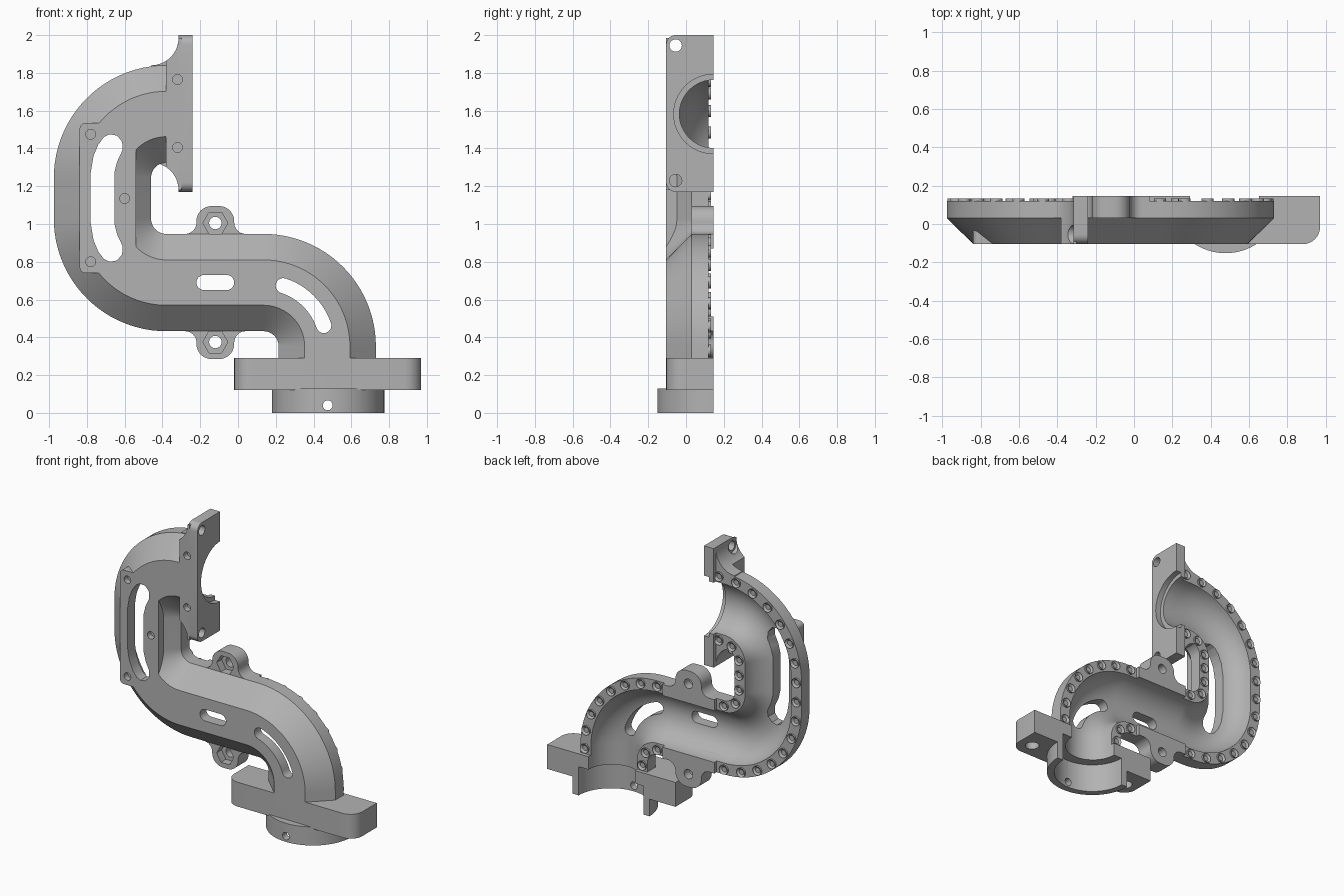
import bpy, bmesh
from math import sin, cos, pi, radians, atan2
from mathutils import Vector, Matrix

if "Cube" in bpy.data.objects:
    bpy.data.objects.remove(bpy.data.objects["Cube"])

grey = bpy.data.materials.new("cast_grey")
grey.use_nodes = True
TONE = (0.45, 0.45, 0.45, 1)
grey.diffuse_color = TONE
grey.node_tree.nodes["Principled BSDF"].inputs["Base Color"].default_value = TONE

SPLIT, RIM, FRONT = 0.145, 0.12, -0.105   # parting plane, recessed rim, front face
BEND = 0.3375                             # centreline bend radius
MID_Z, FOOT_X, TOP_Z = 0.69, 0.4725, 1.5825


def make(name, bm):
    bmesh.ops.recalc_face_normals(bm, faces=bm.faces)
    mesh = bpy.data.meshes.new(name)
    bm.to_mesh(mesh)
    bm.free()
    mesh.materials.append(grey)
    obj = bpy.data.objects.new(name, mesh)
    bpy.context.collection.objects.link(obj)
    return obj


def arc(cx, cy, r, a0, a1, n=24):
    return [(cx + r * cos(radians(a0 + (a1 - a0) * i / n)),
             cy + r * sin(radians(a0 + (a1 - a0) * i / n))) for i in range(n + 1)]


def rounded(corners, n=8):
    """Polygon from (a, b, radius) corners, each filleted by its radius."""
    out = []
    for i, (a, b, r) in enumerate(corners):
        p = Vector((a, b))
        if not r:
            out.append(p)
            continue
        u = (Vector(corners[i - 1][:2]) - p).normalized()
        v = (Vector(corners[(i + 1) % len(corners)][:2]) - p).normalized()
        c = p + (u + v) * r               # right-angled corners only
        for k in range(n + 1):
            t = k / n * pi / 2
            out.append(c - v * r * cos(t) - u * r * sin(t))
    return out


def prism(name, outline, axis, lo, hi):
    """Extrude a 2D outline along an axis; the outline uses the other two axes."""
    bm = bmesh.new()

    def at(p, h):
        co = list(p)
        co.insert("xyz".index(axis), h)
        return bm.verts.new(co)
    a, b = [at(p, lo) for p in outline], [at(p, hi) for p in outline]
    bm.faces.new(a)
    bm.faces.new(b)
    for i in range(len(a)):
        bm.faces.new((a[i - 1], a[i], b[i], b[i - 1]))
    return make(name, bm)


def rod(center, r, axis, lo, hi, n=24):
    return prism("cutter", arc(*center, r, 0, 360, n)[:-1], axis, lo, hi)


def centreline(x_end, z_end):
    """S-shaped path as (point, outward normal) in the xz plane."""
    path = [(Vector((x_end, TOP_Z)), Vector((0, 1)))]
    for cx, cz, a0, a1, side in ((-0.38, TOP_Z - BEND, 90, 180, 1),
                                 (-0.38, MID_Z + BEND, 180, 270, 1),
                                 (FOOT_X - BEND, MID_Z - BEND, 90, 0, -1)):
        for p in arc(cx, cz, BEND, a0, a1):
            path.append((Vector(p), (Vector(p) - Vector((cx, cz))) / BEND * side))
    return path + [(Vector((FOOT_X, z_end)), Vector((-1, 0)))]


def sweep(name, profile, path):
    bm = bmesh.new()
    rings = []
    for p, n in path:
        spots = [(p + n * u, y) for u, y in profile]
        rings.append([bm.verts.new((q.x, y, q.y)) for q, y in spots])
    for a, b in zip(rings, rings[1:]):
        for i in range(len(a)):
            bm.faces.new((a[i - 1], a[i], b[i], b[i - 1]))
    bm.faces.new(rings[0])
    bm.faces.new(rings[-1])
    return make(name, bm)


# Parts: swept pipe shell
half = [(0.2575, RIM), (0.2575, 0.03), (0.12, FRONT)]
parts = [sweep("pipe_shell", half + [(-u, y) for u, y in reversed(half)],
               centreline(-0.3, 0.2))]

# Flat pad beside the long window
pad = [(-0.838, 0.74, 0.03), (-0.54, 0.74, 0), (-0.54, 1.535, 0), (-0.838, 1.535, 0.03)]
parts.append(prism("window_pad", rounded(pad), "y", FRONT, 0.04))

# Upper flange with its fillet collars
plate = [(FRONT, 1.17, 0.05), (SPLIT, 1.17, 0), (SPLIT, 2, 0), (FRONT, 2, 0.05)]
parts.append(prism("upper_flange", rounded(plate), "x", -0.315, -0.24))
for name, sweep_angle, lo, hi in (("collar_front", 56.5, FRONT, 0.05),
                                  ("collar_back", 90, 0.03, RIM)):
    edge = arc(-0.46, 1.985, 0.145, 360 - sweep_angle, 360, 12)
    edge += [(-0.3, 1.985), (-0.3, 1.18)]
    edge += arc(-0.46, 1.18, 0.145, 0, sweep_angle, 12)
    parts.append(prism(name, edge, "y", lo, hi))

# Foot flange and spigot ring
foot = [(-0.02, FRONT, 0.09), (0.97, FRONT, 0.09), (0.97, SPLIT, 0), (-0.02, SPLIT, 0)]
parts.append(prism("foot_flange", rounded(foot), "z", 0.12, 0.29))
parts.append(prism("spigot_ring", arc(0.4775, SPLIT, 0.297, 180, 360, 48), "z", 0, 0.13))

# Bolt lugs above and below the middle run
lug = [(-0.32, 0.16, 0), (-0.32, 0.2575, 0), (-0.22, 0.2575, 0.06), (-0.22, 0.405, 0.08),
       (-0.02, 0.405, 0.08), (-0.02, 0.2575, 0.06), (0.08, 0.2575, 0), (0.08, 0.16, 0)]
lugs = []
for name, s in (("upper_lug", 1), ("lower_lug", -1)):
    outline = rounded([(x, MID_Z + s * z, r) for x, z, r in lug])
    lugs.append(prism(name, outline, "y", 0.03, SPLIT))
parts += lugs

# Cutters: bore, counterbores and windows
bore = [(u, y) for u, y in arc(0, SPLIT, 0.18, 0, 360, 48)[:-1]]
cutters = [sweep("cutter", bore, centreline(-0.1, -0.1)),
           rod((SPLIT, TOP_Z), 0.21, "x", -0.28, -0.1, 48),
           rod((0.4775, SPLIT), 0.25, "z", -0.1, 0.2, 64)]
side = [(-0.78, 1.27), (-0.765, 1.36), (-0.74, 1.42), (-0.71, 1.46), (-0.68, 1.475),
        (-0.64, 1.468), (-0.613, 1.435), (-0.612, 1.39), (-0.64, 1.33), (-0.655, 1.27)]
window = side + [(x, 2.275 - z) for x, z in reversed(side)]
capsule = arc(-0.18, MID_Z, 0.04, 90, 270, 12) + arc(-0.06, MID_Z, 0.04, -90, 90, 12)
bx, bz = FOOT_X - BEND, MID_Z - BEND
tips = [(bx + BEND * cos(radians(a)), bz + BEND * sin(radians(a))) for a in (72, 19)]
curved = (arc(bx, bz, BEND + 0.04, 19, 72) + arc(*tips[0], 0.04, 72, 252, 12)[1:-1]
          + arc(bx, bz, BEND - 0.04, 72, 19) + arc(*tips[1], 0.04, 199, 379, 12)[1:-1])
cutters += [prism("cutter", s, "y", -0.3, 0.04) for s in (window, capsule, curved)]

# Cutters: blind front holes, flange bolts, foot bolts, ring pin
for spot in ((-0.32, 1.765), (-0.32, 1.405), (-0.6, 1.135), (-0.78, 1.475), (-0.78, 0.8)):
    cutters.append(rod(spot, 0.026, "y", -0.3, -0.065))
for z in (1.945, 1.23):
    cutters.append(rod((-0.055, z), 0.033, "x", -0.4, -0.1))
    cutters.append(rod((-0.055, z), 0.048, "x", -0.43, -0.315))
for x in (0.075, 0.87):
    cutters.append(rod((x, 0), 0.045, "z", 0, 0.23))
cutters.append(rod((0.475, 0.04), 0.026, "y", -0.3, 0))
lug_cutters = []
for z in (MID_Z + 0.315, MID_Z - 0.315):
    lug_cutters.append(rod((-0.12, z), 0.033, "y", -0.1, 0.3))
    lug_cutters.append(rod((-0.12, z), 0.066, "y", -0.1, 0.085, 6))

# Apply the cuts
for part in parts:
    for cutter in cutters + (lug_cutters if part in lugs else []):
        mod = part.modifiers.new("cut", "BOOLEAN")
        mod.operation, mod.solver, mod.object = "DIFFERENCE", "EXACT", cutter
    bpy.context.view_layer.update()
    graph = bpy.context.evaluated_depsgraph_get()
    mesh = bpy.data.meshes.new_from_object(part.evaluated_get(graph))
    part.modifiers.clear()
    part.data = mesh
for cutter in cutters + lug_cutters:
    bpy.data.objects.remove(cutter)

# Hollow bosses along both rims
bm = bmesh.new()
route = centreline(-0.34, 0.33)
for offset, first, last, count in ((0.222, 0, 50, 16), (-0.222, 0, 50, 7),
                                   (-0.222, 51, len(route) - 1, 8),
                                   (0.222, 51, len(route) - 1, 3)):
    line = [p + n * offset for p, n in route[first:last + 1]]
    total = sum((b - a).length for a, b in zip(line, line[1:]))
    for k in range(count):
        left = total * k / (count - 1)
        for a, b in zip(line, line[1:]):
            span = (b - a).length
            if left <= span + 1e-5:
                break
            left -= span
        p = a.lerp(b, left / span if span else 0)
        spot = Matrix.Translation((p.x, RIM + 0.002, p.y)) @ Matrix.Rotation(-pi / 2, 4, "X")
        new = bmesh.ops.create_cone(bm, cap_ends=True, segments=16, radius1=0.032,
                                    radius2=0.032, depth=0.02, matrix=spot)["verts"]
        cap = max({f for v in new for f in v.link_faces},
                  key=lambda f: f.calc_center_median().y)
        bmesh.ops.inset_region(bm, faces=[cap], thickness=0.014)
        bmesh.ops.translate(bm, verts=cap.verts, vec=(0, -0.011, 0))
parts.append(make("rim_bosses", bm))

# Smooth shading with crisp edges
bpy.ops.object.select_all(action="DESELECT")
for part in parts:
    part.select_set(True)
bpy.context.view_layer.objects.active = parts[0]
bpy.ops.object.shade_smooth_by_angle(angle=radians(30))
